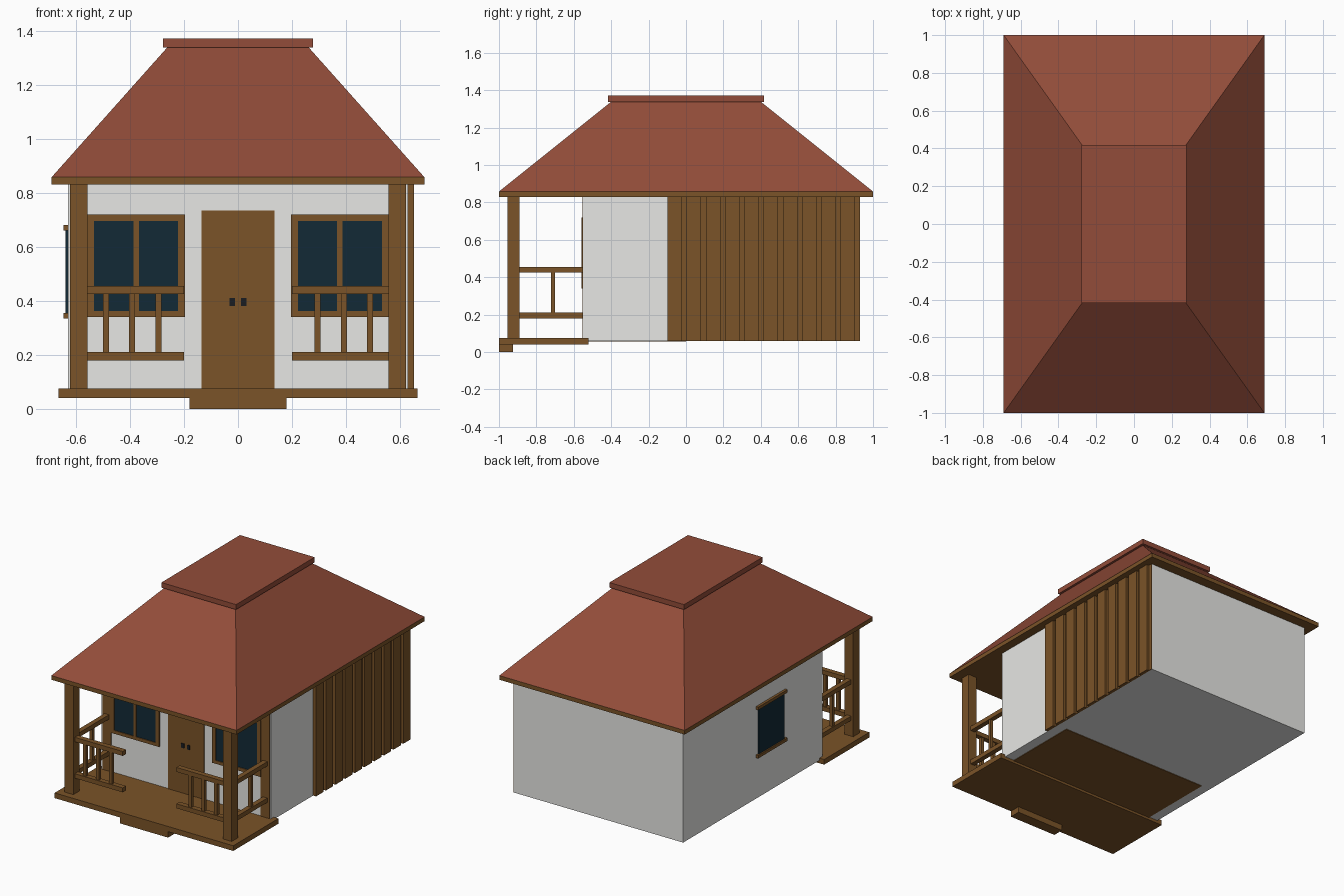
import bpy
import bmesh

cube = bpy.data.objects.get("Cube")
if cube:
    bpy.data.objects.remove(cube, do_unlink=True)


def material(name, r, g, b):
    m = bpy.data.materials.new(name)
    m.use_nodes = True
    m.diffuse_color = (r, g, b, 1)
    bsdf = m.node_tree.nodes["Principled BSDF"]
    bsdf.inputs["Base Color"].default_value = (r, g, b, 1)
    bsdf.inputs["Roughness"].default_value = 0.9
    return m


WOOD = material("brown wood", 0.197, 0.087, 0.021)
PLASTER = material("white plaster", 0.8, 0.8, 0.78)
TILE = material("red roof", 0.29, 0.073, 0.041)
GLASS = material("dark glass", 0.006, 0.023, 0.037)
METAL = material("black metal", 0.01, 0.012, 0.015)


def box(name, mat, x, y, z, top=None):
    """Box from (min, max) ranges; top gives half sizes of a tapered upper face."""
    bm = bmesh.new()
    bmesh.ops.create_cube(bm, size=1)
    for v in bm.verts:
        upper = v.co.z > 0
        v.co = [r[0] if c < 0 else r[1] for c, r in zip(v.co, (x, y, z))]
        if top and upper:
            v.co.x = top[0] if v.co.x > 0 else -top[0]
            v.co.y = top[1] if v.co.y > 0 else -top[1]
    mesh = bpy.data.meshes.new(name)
    bm.to_mesh(mesh)
    bm.free()
    mesh.materials.append(mat)
    obj = bpy.data.objects.new(name, mesh)
    bpy.context.collection.objects.link(obj)
    return obj


def pair(name, mat, x, y, z):
    """The same box on the left (+x) and mirrored on the right."""
    box("left_" + name, mat, x, y, z)
    box("right_" + name, mat, (-x[1], -x[0]), y, z)


# House body and the floor beneath it
FRONT, BACK = -0.55, 0.93
box("house_walls", PLASTER, (-0.63, 0.63), (FRONT, BACK), (0.06, 0.83))
box("floor_underside", WOOD, (-0.56, 0.56), (FRONT, 0), (0.056, 0.062))

# Roof
box("eave_board", WOOD, (-0.69, 0.69), (-1, 1), (0.83, 0.858))
box("hip_roof", TILE, (-0.69, 0.69), (-1, 1), (0.858, 1.338), top=(0.262, 0.4))
box("roof_cap", TILE, (-0.278, 0.278), (-0.418, 0.418), (1.338, 1.372))

# Porch deck, step and posts
box("porch_deck", WOOD, (-0.665, 0.665), (-1, -0.52), (0.04, 0.075))
box("porch_step", WOOD, (-0.18, 0.18), (-1, -0.925), (0, 0.04))
pair("porch_post", WOOD, (0.557, 0.622), (-0.955, -0.89), (0.075, 0.83))
pair("corner_board", WOOD, (0.557, 0.622), (FRONT - 0.004, FRONT), (0.075, 0.83))

# Porch railings
for level, z in (("lower", (0.18, 0.21)), ("upper", (0.425, 0.455))):
    pair(level + "_front_rail", WOOD, (0.2, 0.557), (-0.94, -0.905), z)
    pair(level + "_side_rail", WOOD, (0.573, 0.606), (-0.89, FRONT), z)
for x in (0.295, 0.393, 0.488):
    pair("front_baluster", WOOD, (x - 0.011, x + 0.011), (-0.934, -0.912), (0.21, 0.425))
pair("side_baluster", WOOD, (0.579, 0.601), (-0.722, -0.7), (0.21, 0.425))

# Door leaves and handles
pair("door_leaf", WOOD, (0.0005, 0.135), (FRONT - 0.004, FRONT), (0.075, 0.735))
pair("door_handle", METAL, (0.012, 0.032), (FRONT - 0.009, FRONT - 0.004), (0.38, 0.41))

# Front windows
pane_y, trim_y = (FRONT - 0.003, FRONT), (FRONT - 0.008, FRONT)
pair("window_glass", GLASS, (0.2, 0.555), pane_y, (0.345, 0.715))
for x in ((0.197, 0.222), (0.367, 0.387), (0.534, 0.56)):
    pair("window_upright", WOOD, x, trim_y, (0.34, 0.72))
for z in ((0.34, 0.362), (0.695, 0.72)):
    pair("window_rail", WOOD, (0.197, 0.56), trim_y, z)

# Window on the right wall, with a sill and a header
box("side_window_glass", GLASS, (-0.639, -0.63), (-0.135, 0.135), (0.35, 0.67))
for name, z in (("sill", (0.335, 0.355)), ("header", (0.66, 0.68))):
    box("side_window_" + name, WOOD, (-0.647, -0.63), (-0.155, 0.155), z)

# Vertical board cladding on the left wall
START, COUNT = -0.1, 10
pitch = (BACK - START) / COUNT
box("cladding_back", WOOD, (0.63, 0.635), (START, BACK), (0.06, 0.83))
for i in range(COUNT):
    y = START + i * pitch
    box("cladding_board", WOOD, (0.635, 0.652), (y, y + pitch * 0.75), (0.06, 0.83))
